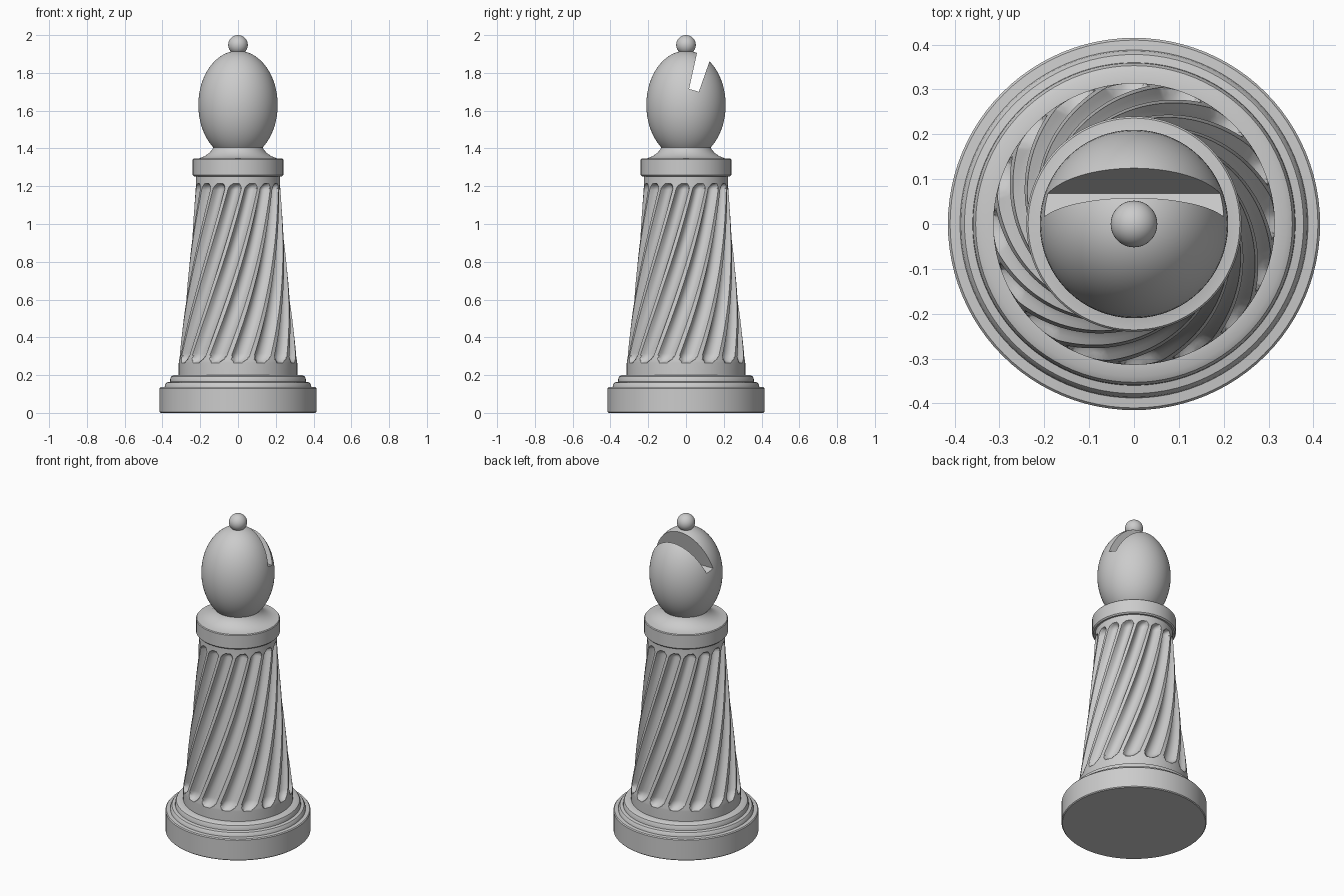
import bpy, bmesh, math

if "Cube" in bpy.data.objects:
    bpy.data.objects.remove(bpy.data.objects["Cube"])


def finish(name, bm):
    bmesh.ops.remove_doubles(bm, verts=bm.verts, dist=1e-5)
    bmesh.ops.recalc_face_normals(bm, faces=bm.faces)
    mesh = bpy.data.meshes.new(name)
    bm.to_mesh(mesh)
    bm.free()
    ob = bpy.data.objects.new(name, mesh)
    bpy.context.collection.objects.link(ob)
    return ob


def smooth(ob, angle=32):
    bpy.ops.object.select_all(action='DESELECT')
    ob.select_set(True)
    bpy.context.view_layer.objects.active = ob
    bpy.ops.object.shade_smooth_by_angle(angle=math.radians(angle))


def lathe(name, profile, steps=96):
    bm = bmesh.new()
    vs = [bm.verts.new((r, 0, z)) for r, z in profile]
    es = [bm.edges.new(p) for p in zip(vs, vs[1:])]
    bmesh.ops.spin(bm, geom=vs + es, cent=(0, 0, 0), axis=(0, 0, 1),
                   angle=2 * math.pi, steps=steps, use_duplicate=False)
    return finish(name, bm)


# Stepped round base
smooth(lathe("base", [(0, 0), (.41, 0), (.415, .005), (.415, .13), (.41, .136),
                      (.388, .138), (.386, .15), (.378, .161), (.36, .165),
                      (.359, .18), (.353, .193), (.34, .2), (.31, .202), (0, .202)]))

# Tapered column carved with twisted round-ended flutes
FLUTES, SEG, TWIST = 16, 20, math.radians(65)
Z0, Z1, HALF, DEPTH = .265, 1.215, .37, .035


def column_radius(z):
    t = min(1, (1.25 - z) / .98)
    return .222 + .092 * max(0, t) ** 1.3


def flute_depth(u, z, cap_low, cap_high):
    end = max(0, (Z0 + cap_low - z) / cap_low, (z - Z1 + cap_high) / cap_high)
    return DEPTH * math.sqrt(max(0, 1 - (u / HALF) ** 2 - end ** 2))


cap_low, cap_high = .05, .035
rows = [.18, .23]
rows += [Z0 + cap_low * i / 8 for i in range(8)]
rows += [Z0 + cap_low + (Z1 - cap_high - Z0 - cap_low) * i / 40 for i in range(41)]
rows += [Z1 - cap_high + cap_high * i / 8 for i in range(1, 9)]
rows += [1.235, 1.27]
bm = bmesh.new()
rings = []
count = FLUTES * SEG
for z in rows:
    ring = []
    turn = TWIST * (min(max(z, Z0), Z1) - Z0) / (Z1 - Z0)
    for i in range(count):
        u = (i % SEG) / SEG - .5
        a = -math.pi / 2 + turn + 2 * math.pi * (i / SEG - .5) / FLUTES
        r = column_radius(z) - flute_depth(u, z, cap_low, cap_high)
        ring.append(bm.verts.new((r * math.cos(a), r * math.sin(a), z)))
    rings.append(ring)
for low, high in zip(rings, rings[1:]):
    for i in range(count):
        j = (i + 1) % count
        bm.faces.new((low[i], low[j], high[j], high[i]))
bm.faces.new(rings[0])
bm.faces.new(rings[-1])
smooth(finish("fluted_column", bm), 35)

# Collar with flared neck
smooth(lathe("collar", [(0, 1.252), (.233, 1.252), (.24, 1.259), (.24, 1.341),
                        (.236, 1.346), (.205, 1.348), (.175, 1.36), (.15, 1.378),
                        (.133, 1.4), (.127, 1.42), (0, 1.42)]))

# Egg-shaped head
N = 40
egg = []
for i in range(N + 1):
    t = -math.pi / 2 + math.pi * i / N
    r = 0 if i in (0, N) else .21 * math.cos(t)
    egg.append((r, 1.63 + .287 * math.sin(t)))
head = lathe("head", egg)

# Slanted notch cut through the head
bm = bmesh.new()
notch = [(.016, 1.715), (.068, 1.70), (.145, 1.92), (.0725, 1.97)]
ends = [[bm.verts.new((x, y, z)) for y, z in notch] for x in (-.3, .3)]
for e in ends:
    bm.faces.new(e)
for i in range(4):
    j = (i + 1) % 4
    bm.faces.new((ends[0][i], ends[0][j], ends[1][j], ends[1][i]))
cutter = finish("notch_cutter", bm)
cutter.hide_render = True
mod = head.modifiers.new("notch", 'BOOLEAN')
mod.operation = 'DIFFERENCE'
mod.solver = 'EXACT'
mod.object = cutter
bpy.context.view_layer.objects.active = head
bpy.ops.object.modifier_apply(modifier=mod.name)
bpy.data.objects.remove(cutter)
smooth(head)

# Ball finial
bpy.ops.mesh.primitive_uv_sphere_add(segments=48, ring_count=24, radius=.052,
                                     location=(0, 0, 1.948))
ball = bpy.context.object
ball.name = "finial_ball"
smooth(ball)
